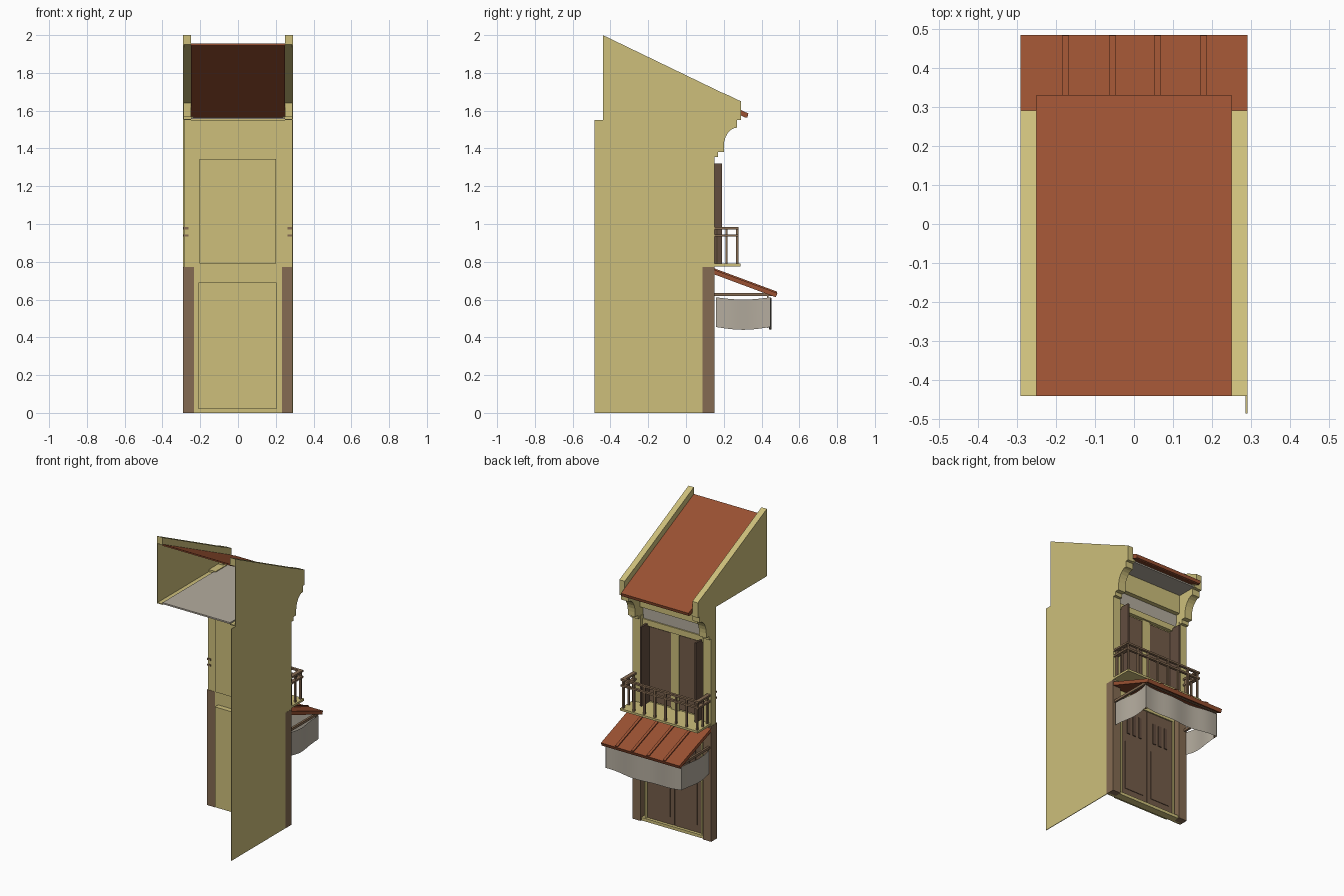
import bpy, bmesh, math

if "Cube" in bpy.data.objects:
    bpy.data.objects.remove(bpy.data.objects["Cube"])


def material(name, r, g, b):
    lin = lambda c: (c / 255 / 12.92) if c < 10 else ((c / 255 + 0.055) / 1.055) ** 2.4
    m = bpy.data.materials.new(name)
    m.diffuse_color = (lin(r), lin(g), lin(b), 1)
    m.use_nodes = True
    m.node_tree.nodes["Principled BSDF"].inputs["Base Color"].default_value = m.diffuse_color
    return m


PLASTER = material("yellow plaster", 205, 191, 123)
TILE = material("red roof", 154, 81, 50)
STONE = material("brown stone", 133, 107, 82)
DOOR = material("door brown", 116, 92, 73)
SHUTTER = material("dark shutter", 98, 77, 63)
CLOTH = material("warm grey", 180, 172, 158)


def make(name, verts, faces, mat, smooth=False):
    me = bpy.data.meshes.new(name)
    me.from_pydata(verts, [], faces)
    bm = bmesh.new()
    bm.from_mesh(me)
    bmesh.ops.recalc_face_normals(bm, faces=bm.faces)
    for f in bm.faces:
        f.smooth = smooth
    bm.to_mesh(me)
    bm.free()
    me.materials.append(mat)
    ob = bpy.data.objects.new(name, me)
    bpy.context.collection.objects.link(ob)
    return ob


def prism(name, profile, x0, x1, mat):
    """Extrude a (y, z) profile along x."""
    n = len(profile)
    verts = [(x0, y, z) for y, z in profile] + [(x1, y, z) for y, z in profile]
    faces = [tuple(range(n)), tuple(range(n, 2 * n))]
    faces += [(i, (i + 1) % n, n + (i + 1) % n, n + i) for i in range(n)]
    return make(name, verts, faces, mat)


def box(name, x0, x1, y0, y1, z0, z1, mat):
    return prism(name, [(y0, z0), (y1, z0), (y1, z1), (y0, z1)], x0, x1, mat)


def both(name, fn, shape, x0, x1, mat):
    """Repeat a part on both sides of x = 0."""
    for side, s in (("right", 1), ("left", -1)):
        a, b = sorted((s * x0, s * x1))
        if fn is box:
            box(name + "_" + side, a, b, *shape, mat)
        else:
            prism(name + "_" + side, shape, a, b, mat)


# --- Walls: one full side wall, small gable sheet on the other side
prism("side_wall", [(-.485, 0), (.10, 0), (.10, 1.55), (.285, 1.55), (.285, 1.65),
                    (-.44, 2.0), (-.44, 1.55), (-.485, 1.55)], .286, .29, PLASTER)
prism("left_gable", [(-.44, 1.55), (.285, 1.55), (.285, 1.65), (-.44, 2.0)], -.29, -.286, PLASTER)
box("facade_wall_lower", -.286, .286, .09, .105, 0, .77, PLASTER)
box("facade_wall_upper", -.286, .286, .09, .105, .77, 1.55, PLASTER)

# --- Recess boxes behind the doors
box("lower_door_box", -.21, .205, .055, .10, .02, .69, PLASTER)
box("upper_door_box", -.205, .20, .055, .10, .79, 1.345, PLASTER)

# --- Pilasters
both("pilaster_lower", box, (.088, .15, 0, .772), .232, .291, STONE)
both("pilaster_upper", box, (.10, .15, .772, 1.37), .232, .29, PLASTER)

# --- Curved brackets carrying the roof ends
curve = [(.27 - .07 * math.cos(t), 1.41 + .10 * math.sin(t))
         for t in [i * math.pi / 12 for i in range(7)]]
bracket = [(.10, 1.355), (.17, 1.355), (.17, 1.38), (.20, 1.38)] + curve + [
    (.27, 1.55), (.29, 1.555), (.29, 1.57), (.10, 1.57)]
both("bracket", prism, bracket, .236, .29, PLASTER)
both("parapet_end", prism, [(.20, 1.55), (.29, 1.55), (.29, 1.65), (.20, 1.693)], .25, .29, PLASTER)

# --- Parapet copings, ledges and roof
both("parapet_coping", prism, [(-.44, 1.95), (.285, 1.60), (.285, 1.65), (-.44, 2.0)], .25, .29, PLASTER)
both("parapet_ledge", box, (-.44, .28, 1.55, 1.556), .25, .29, PLASTER)
prism("main_roof", [(-.44, 1.945), (.31, 1.565), (.325, 1.565), (.33, 1.585), (-.44, 1.955)],
      -.25, .25, TILE)
box("ceiling", -.25, .25, -.44, .285, 1.555, 1.565, CLOTH)

# --- Head of the upper opening
box("upper_board", -.235, .235, .10, .15, 1.43, 1.555, PLASTER)
box("transom_panel", -.235, .235, .10, .12, 1.345, 1.43, CLOTH)
box("upper_lintel", -.235, .235, .10, .128, 1.305, 1.345, PLASTER)

# --- Upper door leaves, jambs and open shutters
both("upper_leaf", box, (.10, .112, .80, 1.295), .03, .19, DOOR)
box("upper_mullion", -.03, .03, .10, .116, .79, 1.31, PLASTER)
both("open_shutter", box, (.105, .19, .79, 1.32), .196, .208, SHUTTER)

# --- Lower double door with frame, sill and grilles
both("door_leaf", box, (.10, .12, .02, .67), .002, .20, DOOR)
both("door_jamb", box, (.10, .128, .02, .69), .20, .212, PLASTER)
box("door_head", -.212, .212, .10, .128, .67, .69, PLASTER)
box("door_sill", -.232, .232, .10, .14, 0, .02, PLASTER)
both("door_lower_panel", box, (.12, .124, .07, .40), .03, .17, DOOR)
for i in range(3):
    x = .045 + i * .045
    both("door_grille_%d" % i, box, (.12, .126, .46, .60), x, x + .022, SHUTTER)

# --- Balcony slab and railing
box("balcony_slab", -.288, .288, .10, .288, .776, .79, PLASTER)
for z in (.933, .972):
    both("side_rail_%d" % (z * 1000), box, (.086, .279, z, z + .012), .262, .288, STONE)
    box("front_rail_%d" % (z * 1000), -.262, .262, .262, .279, z, z + .012, STONE)
for i in range(8):
    x = -.273 + i * .078
    box("baluster_%d" % i, x - .006, x + .006, .265, .277, .79, .975, STONE)
for i, y in enumerate((.165, .215)):
    both("side_baluster_%d" % i, box, (y - .005, y + .005, .79, .975), .267, .279, STONE)

# --- Lower awning roof with ribs
prism("awning_roof", [(.11, .748), (.475, .612), (.484, .634), (.11, .772)], -.29, .29, TILE)
for i, x in enumerate((-.175, -.055, .06, .178)):
    prism("awning_rib_%d" % i, [(.115, .76), (.48, .626), (.482, .642), (.115, .778)],
          x - .009, x + .009, TILE)

# --- Awning frame
both("awning_arm", box, (.15, .455, .618, .634), .268, .282, STONE)
box("awning_front_bar", -.268, .268, .44, .455, .618, .634, STONE)
both("awning_hanger", box, (.43, .438, .45, .62), .268, .276, STONE)

# --- Hanging cloth valance around three sides, with sagging hem
N = 16


def valance(name, point):
    verts, faces = [], []
    for i in range(N + 1):
        t = i / N
        x, y = point(t)
        sag = math.sin(math.pi * t)
        verts += [(x, y, .455 - .015 * sag), (x, y, .612 - .012 * sag)]
    for i in range(N):
        faces.append((2 * i, 2 * i + 2, 2 * i + 3, 2 * i + 1))
    make(name, verts, faces, CLOTH, True)


wave = lambda t: .006 * math.sin(2 * math.pi * t)
valance("valance_right", lambda t: (.28 + wave(t), .158 + .29 * t))
valance("valance_left", lambda t: (-.28 - wave(t), .158 + .29 * t))
valance("valance_front", lambda t: (-.28 + .56 * t, .446 + wave(2 * t)))
